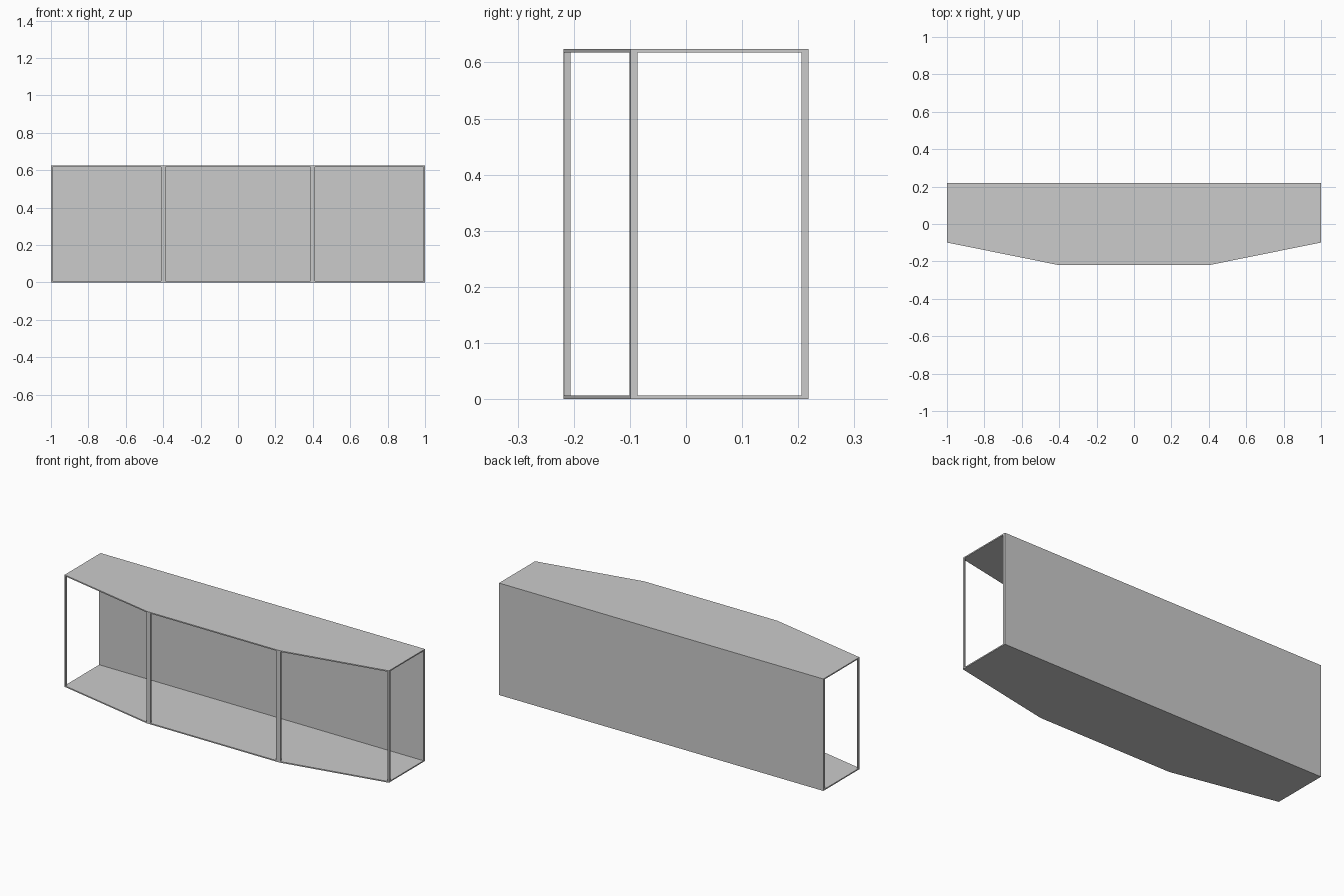
import bpy, bmesh

if "Cube" in bpy.data.objects:
    bpy.data.objects.remove(bpy.data.objects["Cube"])

H, T = 0.624, 0.0065      # overall height, plate thickness
YF, YB = -0.2185, 0.2185  # front and back limits
BX, EY = 0.408, -0.099    # bend in the front edge, front corner at the ends


def prism(name, pts, z0, z1):
    """Extrude a plan outline (x, y) from z0 to z1."""
    bm = bmesh.new()
    face = bm.faces.new([bm.verts.new((x, y, z0)) for x, y in pts])
    new = bmesh.ops.extrude_face_region(bm, geom=[face])["geom"]
    verts = [v for v in new if isinstance(v, bmesh.types.BMVert)]
    bmesh.ops.translate(bm, verts=verts, vec=(0, 0, z1 - z0))
    bmesh.ops.recalc_face_normals(bm, faces=bm.faces)
    mesh = bpy.data.meshes.new(name)
    bm.to_mesh(mesh)
    bm.free()
    obj = bpy.data.objects.new(name, mesh)
    bpy.context.collection.objects.link(obj)
    return obj


def front_y(x):
    """Height of the angled front edge at x."""
    return YF + (x - BX) * (EY - YF) / (1 - BX)


# Floor and top plates with the bowed front
outline = [(-1, YB), (-1, EY), (-BX, YF), (BX, YF), (1, EY), (1, YB)]
prism("bottom_plate", outline, 0, T)
prism("top_plate", outline, H - T, H)

# Solid back panel
prism("back_panel", [(-1, YB - 0.013), (1, YB - 0.013), (1, YB), (-1, YB)], T, H - T)

# Thin uprights at the bends and the front corners, on both sides
bend_post = [(0.388, YF), (BX, YF), (0.413, front_y(0.413)), (0.411, YF + 0.0125), (0.388, YF + 0.0125)]
corner_post = [(0.993, front_y(0.993)), (1, EY), (1, EY + 0.013), (0.993, EY + 0.013)]
for side, s in (("right", 1), ("left", -1)):
    for part, pts in (("bend_post", bend_post), ("corner_post", corner_post)):
        prism(f"{part}_{side}", [(s * x, y) for x, y in pts], T, H - T)
